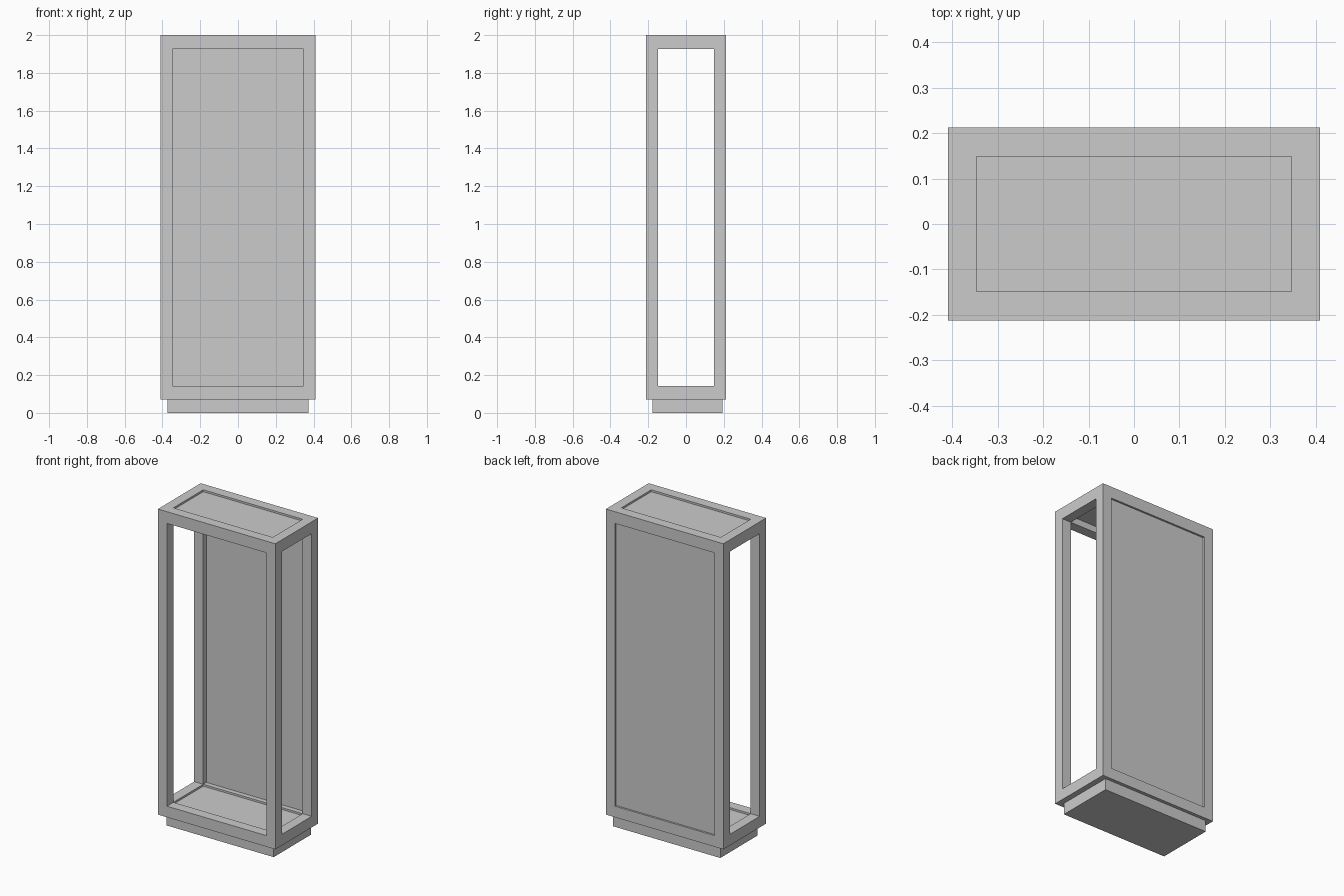
import bpy

if "Cube" in bpy.data.objects:
    bpy.data.objects.remove(bpy.data.objects["Cube"])

W, D = 0.41, 0.213            # half width and half depth of the frame
Z0, Z1 = 0.072, 2.0           # frame bottom and top
IX, IY = 0.347, 0.149         # half sizes of the openings
IZ0, IZ1 = 0.142, 1.926
GAP, THICK = 0.012, 0.021     # panel setback and panel thickness


def box(name, lo, hi):
    """Box between two opposite corners, with scale baked in."""
    mid = [(a + b) / 2 for a, b in zip(lo, hi)]
    bpy.ops.mesh.primitive_cube_add(size=1, location=mid)
    ob = bpy.context.object
    ob.name = ob.data.name = name
    ob.scale = [b - a for a, b in zip(lo, hi)]
    bpy.ops.object.transform_apply(location=False, rotation=False, scale=True)
    return ob


# Open frame: a block with a window cut through along each axis
frame = box("frame", (-W, -D, Z0), (W, D, Z1))
cutters = [
    box("cut_sides", (-1, -IY, IZ0), (1, IY, IZ1)),
    box("cut_front_back", (-IX, -1, IZ0), (IX, 1, IZ1)),
    box("cut_top_bottom", (-IX, -IY, -1), (IX, IY, 3)),
]
bpy.context.view_layer.objects.active = frame
for c in cutters:
    mod = frame.modifiers.new(c.name, 'BOOLEAN')
    mod.operation = 'DIFFERENCE'
    mod.solver = 'EXACT'
    mod.object = c
    bpy.ops.object.modifier_apply(modifier=mod.name)
for c in cutters:
    bpy.data.objects.remove(c)

# Panels set slightly back inside their openings
box("back_panel", (-IX, D - GAP - THICK, IZ0), (IX, D - GAP, IZ1))
box("top_panel", (-IX, -IY, Z1 - GAP - THICK), (IX, IY, Z1 - GAP))
box("bottom_panel", (-IX, -IY, IZ0 - GAP - THICK), (IX, IY, IZ0 - GAP))

# Plinth, a little behind centre
box("plinth", (-0.374, -0.178, 0), (0.374, 0.192, Z0))
